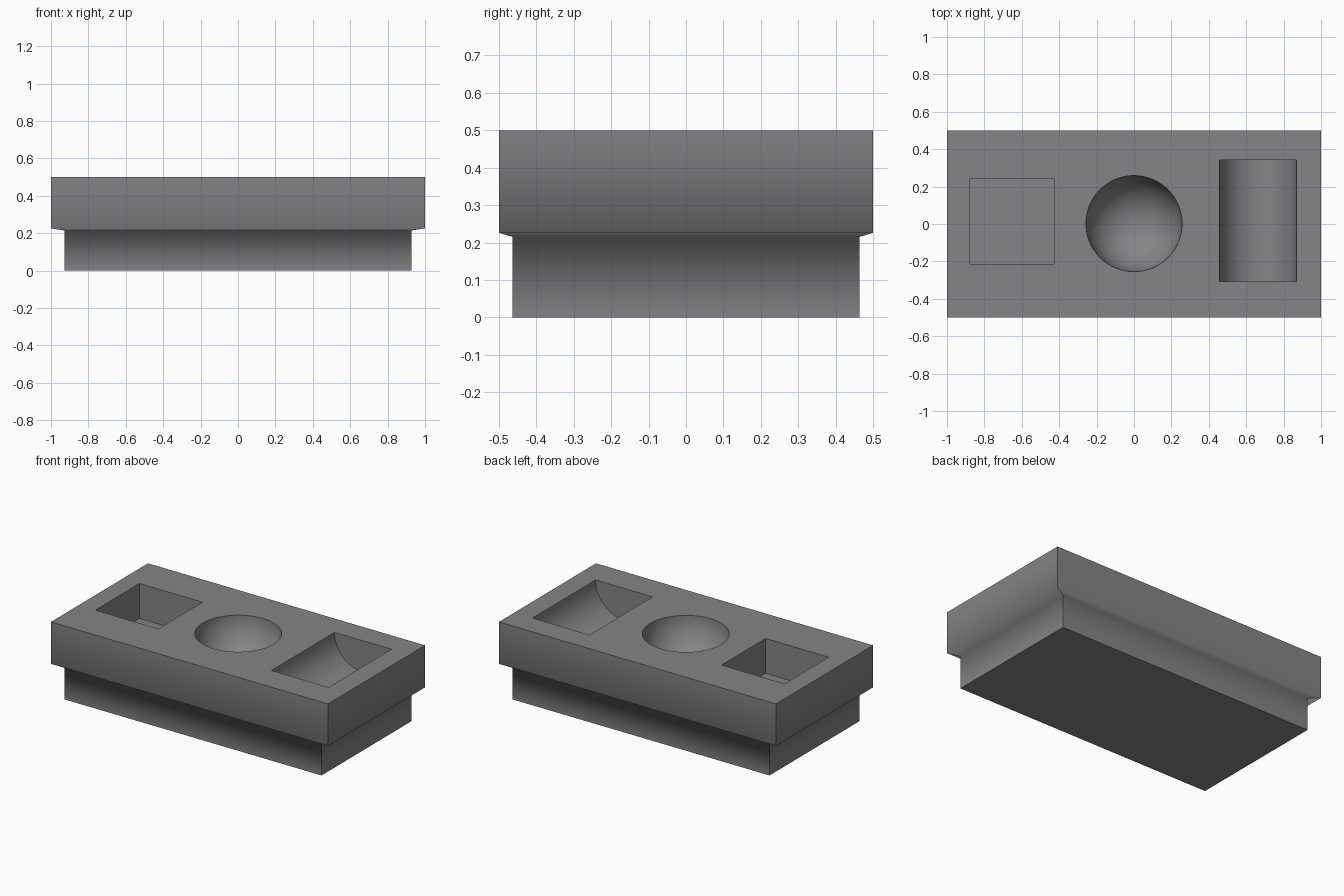
import bpy, bmesh, math
from mathutils import Matrix

if "Cube" in bpy.data.objects:
    bpy.data.objects.remove(bpy.data.objects["Cube"])

TOP = 0.5

stone = bpy.data.materials.new("mid_grey")
stone.diffuse_color = (0.235, 0.235, 0.245, 1)
stone.use_nodes = True
stone.node_tree.nodes["Principled BSDF"].inputs["Base Color"].default_value = stone.diffuse_color


def make_object(name, bm):
    bmesh.ops.recalc_face_normals(bm, faces=bm.faces)
    mesh = bpy.data.meshes.new(name)
    bm.to_mesh(mesh)
    bm.free()
    mesh.materials.append(stone)
    obj = bpy.data.objects.new(name, mesh)
    bpy.context.collection.objects.link(obj)
    return obj


# Tray body: rectangular rings (half x, half y, z) lofted upwards
bm = bmesh.new()
rings = []
for hx, hy, z in [(0.928, 0.464, 0), (0.928, 0.464, 0.215), (1, 0.5, 0.226), (1, 0.5, TOP)]:
    rings.append([bm.verts.new((sx * hx, sy * hy, z))
                  for sx, sy in ((-1, -1), (1, -1), (1, 1), (-1, 1))])
for a, b in zip(rings, rings[1:]):
    for i in range(4):
        j = (i + 1) % 4
        bm.faces.new((a[i], a[j], b[j], b[i]))
bm.faces.new(rings[0][::-1])
bm.faces.new(rings[-1])
tray = make_object("tray_block", bm)

# Square, round and trough-shaped hollows, all centred on the top plane
cutters = []
bm = bmesh.new()
bmesh.ops.create_cube(bm, size=0.455, matrix=Matrix.Translation((-0.652, 0.013, TOP)))
cutters.append(make_object("square_cutter", bm))

bm = bmesh.new()
bmesh.ops.create_uvsphere(bm, u_segments=64, v_segments=33, radius=0.257,
                          matrix=Matrix.Translation((0, 0.002, TOP)))
cutters.append(make_object("bowl_cutter", bm))

bm = bmesh.new()
bmesh.ops.create_cone(bm, cap_ends=True, segments=64, radius1=0.206, radius2=0.206, depth=0.65,
                      matrix=Matrix.Translation((0.663, 0.017, TOP))
                      @ Matrix.Rotation(math.pi / 2, 4, 'X')
                      @ Matrix.Rotation(math.pi / 64, 4, 'Z'))
cutters.append(make_object("trough_cutter", bm))

for c in cutters:
    mod = tray.modifiers.new(c.name, 'BOOLEAN')
    mod.operation = 'DIFFERENCE'
    mod.solver = 'EXACT'
    mod.object = c
bpy.context.view_layer.objects.active = tray
for c in cutters:
    bpy.ops.object.modifier_apply(modifier=c.name)
    bpy.data.objects.remove(c, do_unlink=True)

# Shading: hollows sharp by angle, side profile softened across the ledge
bm = bmesh.new()
bm.from_mesh(tray.data)
for f in bm.faces:
    f.smooth = True
for e in bm.edges:
    a, b = (v.co for v in e.verts)
    outside = all(abs(p.x) > 0.92 and abs(p.y) > 0.46 for p in (a, b))
    if outside:
        ledge = abs(a.z - b.z) < 1e-4 and 0.2 < a.z < 0.24
        e.smooth = ledge
    else:
        e.smooth = e.calc_face_angle(0) < math.radians(30)
bm.to_mesh(tray.data)
bm.free()
